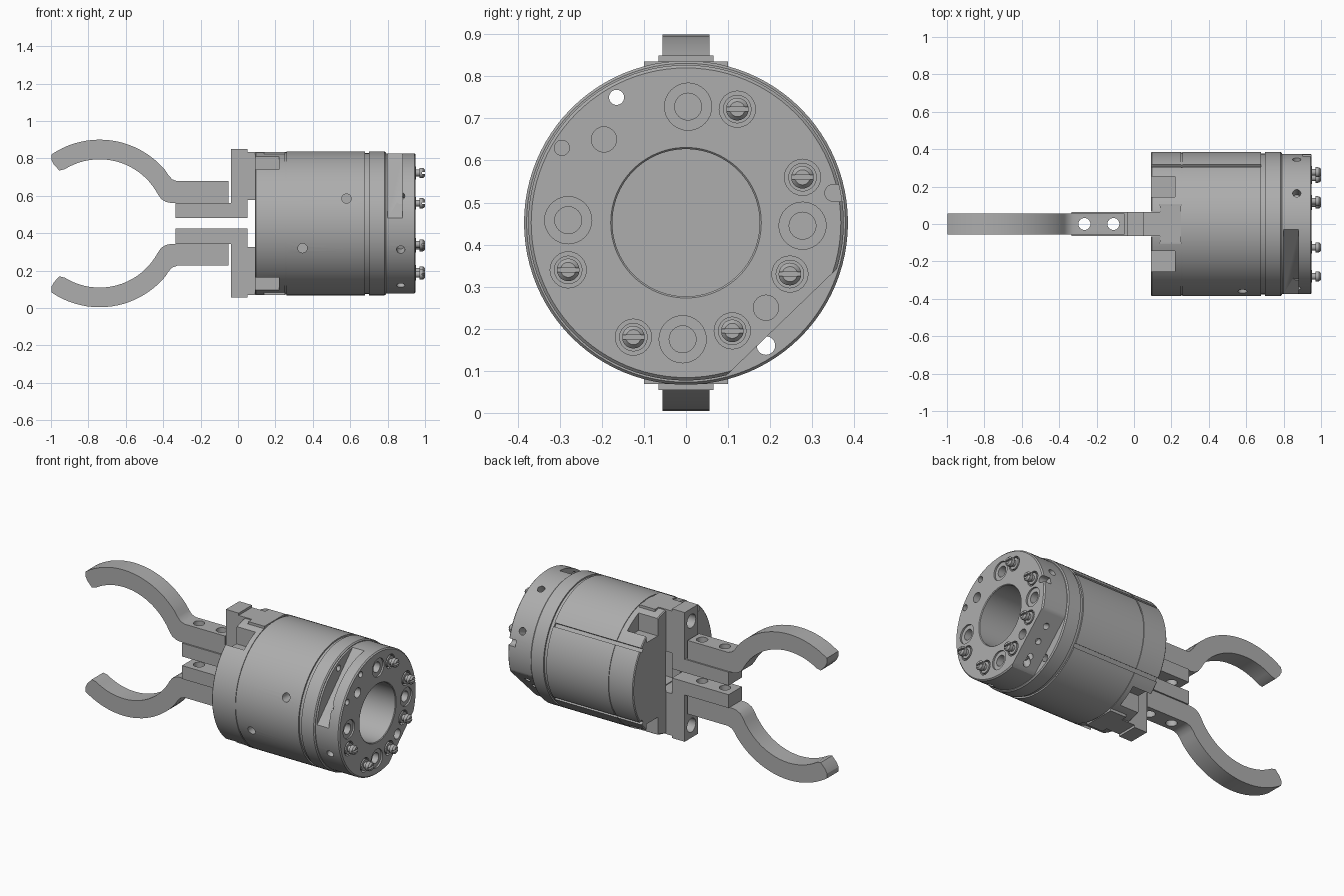
import bpy, bmesh, math
from mathutils import Matrix, Vector

if "Cube" in bpy.data.objects:
    bpy.data.objects.remove(bpy.data.objects["Cube"])

ZC = 0.452  # height of the tool axis

metal = bpy.data.materials.new("grey_metal")
metal.diffuse_color = (0.42, 0.42, 0.42, 1)
metal.use_nodes = True
metal.node_tree.nodes["Principled BSDF"].inputs["Base Color"].default_value = metal.diffuse_color


def finish(bm, name):
    bmesh.ops.remove_doubles(bm, verts=bm.verts, dist=1e-5)
    bmesh.ops.recalc_face_normals(bm, faces=bm.faces)
    me = bpy.data.meshes.new(name)
    bm.to_mesh(me)
    bm.free()
    ob = bpy.data.objects.new(name, me)
    bpy.context.collection.objects.link(ob)
    me.materials.append(metal)
    return ob


def lathe(name, profile, y=0, z=ZC, steps=96, closed=True):
    """Spin (x, radius) points around an axis parallel to x."""
    bm = bmesh.new()
    vs = [bm.verts.new((x, y + r, z)) for x, r in profile]
    pairs = list(zip(vs, vs[1:] + vs[:1])) if closed else list(zip(vs, vs[1:]))
    edges = [bm.edges.new(p) for p in pairs]
    bmesh.ops.spin(bm, geom=vs + edges, cent=(0, y, z), axis=(1, 0, 0),
                   angle=2 * math.pi, steps=steps, use_merge=True)
    return finish(bm, name)


def box(name, x0, x1, y0, y1, z0, z1, turn=None):
    bm = bmesh.new()
    bmesh.ops.create_cube(bm, size=1)
    for v in bm.verts:
        v.co = Vector(((x0 + x1) / 2 + v.co.x * (x1 - x0),
                       (y0 + y1) / 2 + v.co.y * (y1 - y0),
                       (z0 + z1) / 2 + v.co.z * (z1 - z0)))
        if turn is not None:  # swing about the tool axis
            v.co = Matrix.Rotation(turn, 3, 'X') @ v.co + Vector((0, 0, ZC))
    return finish(bm, name)


def rod(a, b, r, n=24):
    """Cylinder cutter from point a to point b."""
    a, b = Vector(a), Vector(b)
    bm = bmesh.new()
    m = Matrix.Translation((a + b) / 2) @ (b - a).to_track_quat('Z', 'Y').to_matrix().to_4x4()
    bmesh.ops.create_cone(bm, cap_ends=True, segments=n, radius1=r, radius2=r,
                          depth=(b - a).length, matrix=m)
    return finish(bm, "cutter")


def radial(x, deg, r, r0, r1=0.45):
    c, s = math.cos(math.radians(deg)), math.sin(math.radians(deg))
    return rod((x, c * r0, ZC + s * r0), (x, c * r1, ZC + s * r1), r)


def prism(name, outline, half, side):
    """Extrude an (x, height) outline across y; side flips it below the axis."""
    bm = bmesh.new()
    f = bm.faces.new([bm.verts.new((x, -half, ZC + side * h)) for x, h in outline])
    ext = bmesh.ops.extrude_face_region(bm, geom=[f])["geom"]
    bmesh.ops.translate(bm, vec=(0, 2 * half, 0),
                        verts=[g for g in ext if isinstance(g, bmesh.types.BMVert)])
    return finish(bm, name)


def cut(ob, cutters):
    bpy.context.view_layer.objects.active = ob
    for c in cutters:
        m = ob.modifiers.new("cut", 'BOOLEAN')
        m.operation, m.solver, m.object = 'DIFFERENCE', 'EXACT', c
        bpy.ops.object.modifier_apply(modifier=m.name)
        bpy.data.objects.remove(c, do_unlink=True)


# Main cylinder with ring grooves and rear bore
body = lathe("main_body", [
    (.09, 0), (.09, .38), (.095, .385), (.251, .385), (.251, .381), (.258, .381),
    (.258, .385), (.68, .385), (.68, .376), (.70, .376), (.70, .385), (.783, .385),
    (.79, .379), (.79, .175), (.45, .175), (.45, 0)])
cutters = [box("cutter", .05, .14, -.068, .068, -.1, 1),      # jaw guide slot
           box("cutter", .138, .252, -.105, .105, -.1, 1)]
for sy in (-1, 1):
    for sz in (-1, 1):                                         # corner notches
        ya, yb = sorted((sy * .145, sy * .255))
        za, zb = sorted((ZC + sz * .25, ZC + sz * .45))
        cutters.append(box("cutter", .05, .22, ya, yb, za, zb))
for a in (36, -36):                                            # grooves beside back panel
    cutters.append(box("cutter", .05, .68, .365, .42, -.011, .011, math.radians(a)))
for x, z in ((.58, .585), (.345, .32)):                        # side screw holes
    cutters.append(rod((x, -.30, z), (x, -.5, z), .025))
THROUGH = ((-.165, .75, .018), (.19, .16, .022))
for y, z, r in THROUGH:
    cutters.append(rod((.1, y, z), (1, y, z), r))
for k in range(4):                                             # pockets in bore wall
    cutters.append(box("cutter", .52, .64, .15, .24, -.035, .035, k * math.pi / 2))
cut(body, cutters)

# Rear mounting plate
plate = lathe("mounting_plate", [(.79, .175), (.79, .375), (.943, .375), (.95, .368),
                                 (.95, .179), (.946, .175)])
PORTS = ((.005, .728), (-.28, .458), (.277, .445), (-.008, .175))
PINS = ((.122, .722), (.277, .56), (.247, .33), (.11, .195), (-.125, .18), (-.28, .34))
cutters = [box("cutter", .70, 1.1, .328, .5, -.4, .4, math.radians(-46)),   # flat
           box("cutter", .80, .88, .285, .5, -.4, .4, math.radians(135))]   # side pocket
for y, z in PORTS:
    cutters += [rod((.94, y, z), (1, y, z), .056, 32), rod((.83, y, z), (1, y, z), .032)]
for y, z in PINS:
    cutters.append(rod((.93, y, z), (1, y, z), .043))
for y, z, r in ((-.195, .65, .03), (.19, .25, .03), (-.295, .63, .018), (.35, .523, .02)):
    cutters.append(rod((.90, y, z), (1, y, z), r))
cutters.append(box("cutter", .90, 1, .35, .42, .503, .543))    # edge notch
for y, z, r in THROUGH[:1]:
    cutters.append(rod((.7, y, z), (1, y, z), r))
for a in (64, 23, 202, 242, 292, 157):                         # radial holes
    cutters.append(radial(.87, a, .022, .31))
for a in (-62, -46, -30):                                      # holes in the flat
    cutters.append(radial(.87, a, .018, .29))
cut(plate, cutters)

# Spring contact pins
for i, (y, z) in enumerate(PINS):
    pin = lathe(f"contact_pin_{i + 1}", [
        (.925, 0), (.925, .034), (.952, .034), (.952, .018), (.97, .018), (.97, .027),
        (.99, .027), (1, .018), (1, 0)], y, z, 20)
    cut(pin, [box("cutter", .985, 1.1, y - .05, y + .05, z - .005, z + .005)])


def arc(r, a0, a1, n=20):
    return [(-.74 + r * math.cos(math.radians(a0 + (a1 - a0) * i / n)),
             -.01 + r * math.sin(math.radians(a0 + (a1 - a0) * i / n))) for i in range(n + 1)]


# Carriers, jaws and curved fingers, mirrored above and below the axis
finger_outline = ([(-.05, .11), (-.36, .11), (-.385, .115), (-.41, .13)]
                  + arc(.353, 28, 122) + [(-.955, .283), (-.985, .315), (-.998, .34)]
                  + arc(.458, 124, 40)
                  + [(-.372, .258), (-.352, .236), (-.325, .226), (-.05, .226)])
for label, s in (("upper", 1), ("lower", -1)):
    carrier = prism(label + "_carrier", [(.14, .12), (.25, .12), (.25, .383), (.14, .383)], .1, s)
    neck = prism(label + "_carrier_neck", [(.05, .125), (.14, .125), (.14, .383), (.05, .383)], .065, s)
    jaw = prism(label + "_jaw", [(-.335, .028), (.05, .028), (.05, .397), (-.037, .397),
                                 (-.037, .11), (-.335, .11)], .065, s)
    finger = prism(label + "_finger", finger_outline, .056, s)
    for part in (jaw, finger):                                 # finger bolt holes
        cut(part, [rod((x, 0, -.2), (x, 0, 1.2), .032) for x in (-.265, -.11)])
    cut(jaw, [rod((-.1, 0, ZC + s * h), (.02, 0, ZC + s * h), .042) for h in (.32,)])

# Smooth curves, crisp edges
bpy.ops.object.select_all(action='DESELECT')
for ob in bpy.context.scene.objects:
    ob.select_set(True)
    bpy.context.view_layer.objects.active = ob
bpy.ops.object.shade_smooth_by_angle(angle=math.radians(30))
